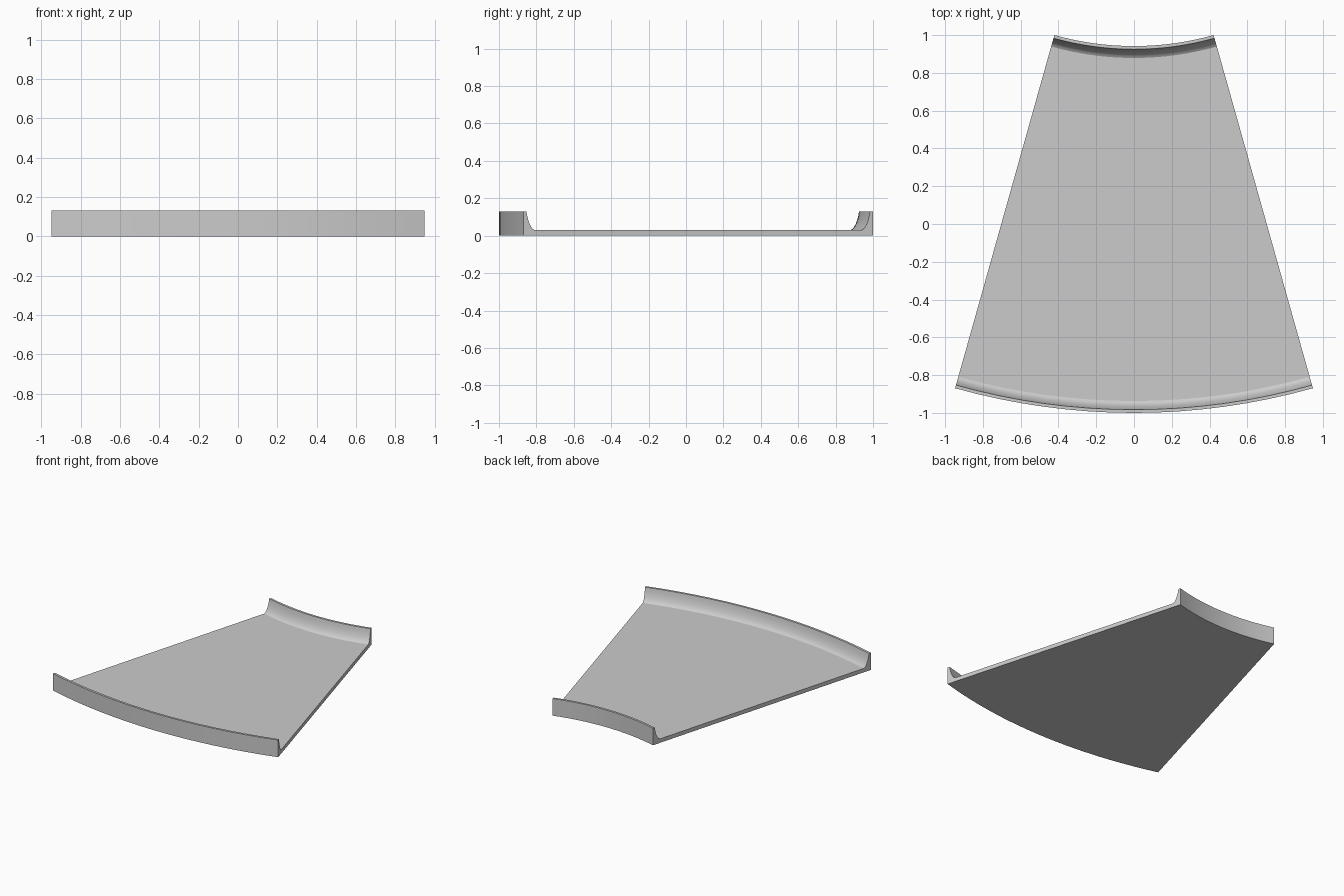
import bpy, bmesh, math

if "Cube" in bpy.data.objects:
    bpy.data.objects.remove(bpy.data.objects["Cube"])

R_OUT, R_IN, CENTRE_Y = 3.5, 1.558, 2.5
HALF_ANGLE = math.radians(15.7)
SEGMENTS = 16

# Lip section: (distance in from the rim, height), concave from top to floor
lip = [(0.0, 0.0), (0.0, 0.13), (0.017, 0.13), (0.021, 0.106), (0.027, 0.083),
       (0.035, 0.062), (0.045, 0.044), (0.053, 0.036), (0.063, 0.03)]

# Full radial section: outer lip, flat floor, mirrored inner lip
section = [(R_OUT - d, z) for d, z in lip]
section += [(R_IN + d, z) for d, z in reversed(lip)]

# Sweep the section around the arc centre
bm = bmesh.new()
rings = []
for i in range(SEGMENTS + 1):
    t = HALF_ANGLE * (2 * i / SEGMENTS - 1)
    rings.append([bm.verts.new((r * math.sin(t), CENTRE_Y - r * math.cos(t), z))
                  for r, z in section])
n = len(section)
for a, b in zip(rings, rings[1:]):
    for j in range(n):
        k = (j + 1) % n
        bm.faces.new((a[j], a[k], b[k], b[j]))

# Straight side walls
bm.faces.new(rings[0])
bm.faces.new(rings[-1][::-1])
bmesh.ops.recalc_face_normals(bm, faces=bm.faces[:])

mesh = bpy.data.meshes.new("curved_tray")
bm.to_mesh(mesh)
bm.free()
tray = bpy.data.objects.new("curved_tray", mesh)
bpy.context.collection.objects.link(tray)

# Smooth arcs and fillets, sharp edges elsewhere
bpy.context.view_layer.objects.active = tray
tray.select_set(True)
bpy.ops.object.shade_smooth_by_angle(angle=math.radians(30))
